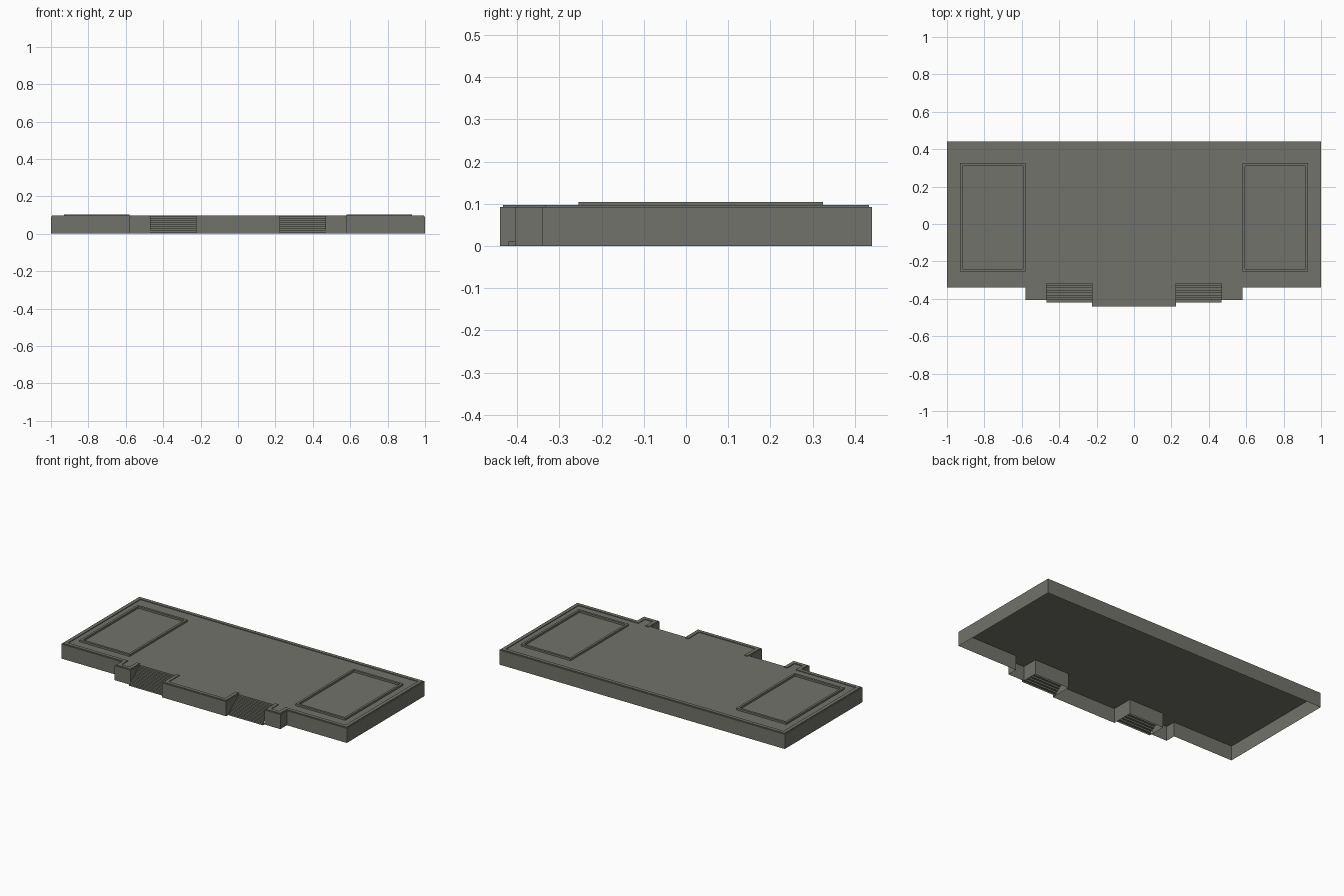
import bpy
import bmesh
from mathutils import Vector

if "Cube" in bpy.data.objects:
    bpy.data.objects.remove(bpy.data.objects["Cube"])

TOP = 0.092
stone = bpy.data.materials.new("grey stone")
stone.diffuse_color = (0.17, 0.17, 0.147, 1)
stone.use_nodes = True
stone.node_tree.nodes["Principled BSDF"].inputs["Base Color"].default_value = stone.diffuse_color


def make(name, verts, faces):
    mesh = bpy.data.meshes.new(name)
    mesh.from_pydata(verts, [], faces)
    mesh.materials.append(stone)
    obj = bpy.data.objects.new(name, mesh)
    bpy.context.collection.objects.link(obj)
    return obj


def offset(path, d, closed=False):
    """Mitred offset of a 2D path towards its left side."""
    n, out = len(path), []
    for i, p in enumerate(path):
        p = Vector(p)
        dirs = []
        if i > 0 or closed:
            dirs.append((p - Vector(path[i - 1])).normalized())
        if i < n - 1 or closed:
            dirs.append((Vector(path[(i + 1) % n]) - p).normalized())
        normals = [Vector((-v.y, v.x)) for v in dirs]
        m = sum(normals, Vector((0, 0)))
        m = m / m.dot(normals[0])
        out.append(tuple(p + m * d))
    return out


def strip(name, path, near, far, z0, z1, closed=False):
    """Raised band running along a path, without a bottom face."""
    a, b = offset(path, near, closed), offset(path, far, closed)
    n = len(path)
    verts = [(x, y, z) for ring, z in ((a, z0), (a, z1), (b, z1), (b, z0)) for x, y in ring]
    faces = []
    for i in range(n if closed else n - 1):
        j = (i + 1) % n
        for r in range(3):
            faces.append((r * n + i, r * n + j, (r + 1) * n + j, (r + 1) * n + i))
    if not closed:
        faces += [(0, n, 2 * n, 3 * n), (n - 1, 4 * n - 1, 3 * n - 1, 2 * n - 1)]
    return make(name, verts, faces)


# platform outline: outer loop and the central front bay, split by stair openings
half = [(0.468, -0.305), (0.468, -0.405), (0.58, -0.405), (0.58, -0.34), (1, -0.34), (1, 0.44)]
outer = half + [(-x, y) for x, y in reversed(half)]
bay = [(-0.225, -0.305), (-0.225, -0.44), (0.225, -0.44), (0.225, -0.305)]
outline = outer + bay

# platform shell, open underneath
n = len(outline)
verts = [(x, y, z) for z in (0, TOP) for x, y in outline]
faces = [tuple(range(n, 2 * n))]
faces += [(i, (i + 1) % n, n + (i + 1) % n, n + i) for i in range(n)]
make("platform", verts, faces)

# low kerbs along the edges
strip("outer_kerb", outer, 0.006, 0.028, TOP, 0.0965)
strip("bay_kerb", bay, 0.006, 0.028, TOP, 0.0965)

# stairs and raised rectangular borders on both sides
STEPS = 9
for side, s in (("right", 1), ("left", -1)):
    x0, x1 = sorted((s * 0.225, s * 0.468))
    profile = []
    for i in range(STEPS):
        y = -0.42 + 0.115 * i / STEPS
        profile += [(y, TOP * i / STEPS), (y, TOP * (i + 1) / STEPS)]
    profile.append((-0.305, TOP))
    verts = [(x, y, z) for y, z in profile for x in (x0, x1)]
    faces = [(2 * i, 2 * i + 1, 2 * i + 3, 2 * i + 2) for i in range(len(profile) - 1)]
    # cheek of the lowest step, which stands proud of the pier
    k = len(verts)
    xo = s * 0.468
    verts += [(xo, -0.42, 0), (xo, -0.405, 0), (xo, -0.405, TOP / STEPS), (xo, -0.42, TOP / STEPS)]
    faces.append((k, k + 1, k + 2, k + 3) if s > 0 else (k + 3, k + 2, k + 1, k))
    make(side + "_stairs", verts, faces)

    a, b = sorted((s * 0.58, s * 0.93))
    rect = [(a, -0.255), (b, -0.255), (b, 0.325), (a, 0.325)]
    strip(side + "_border", rect, 0, 0.014, TOP, 0.104, closed=True)
